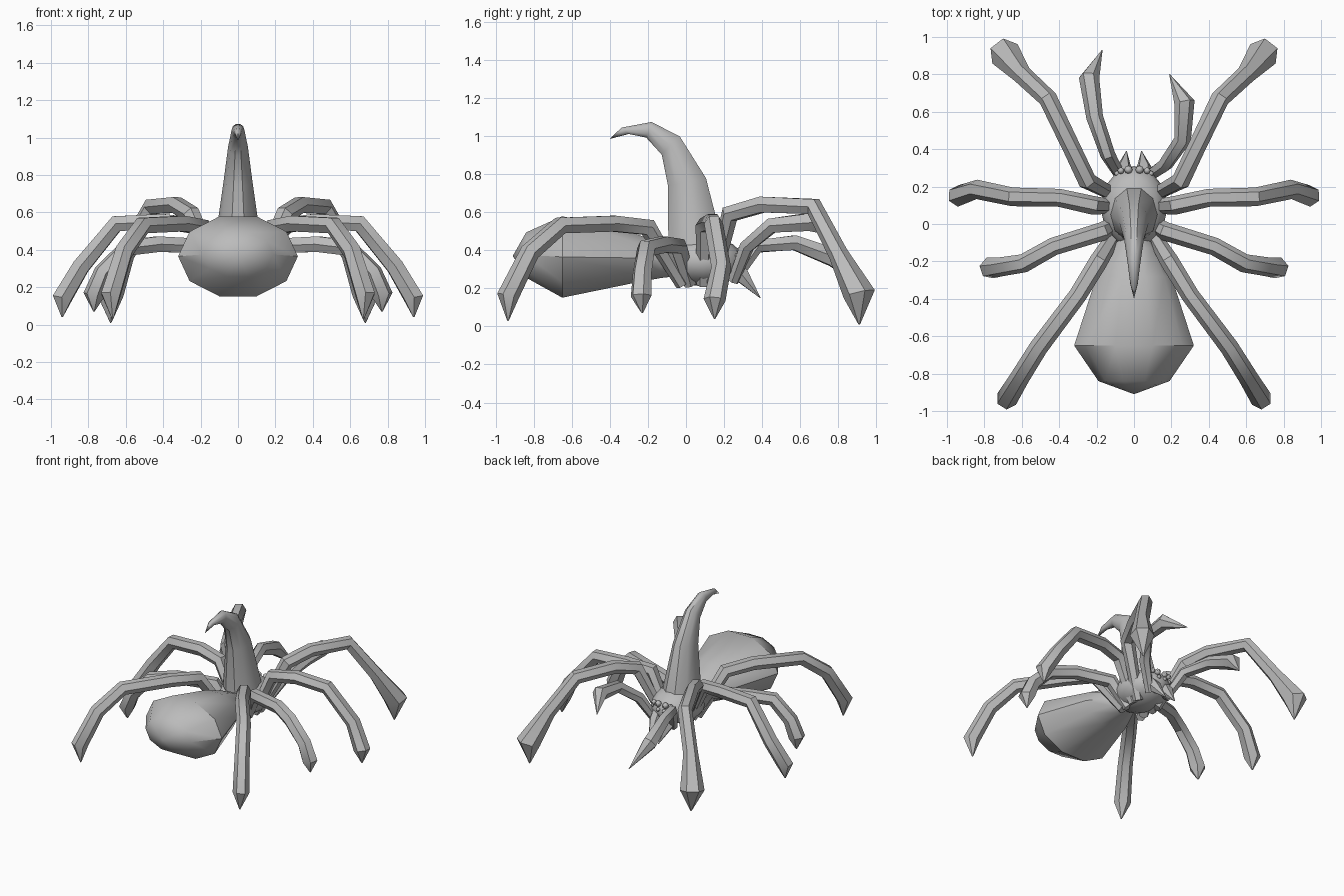
import bpy, bmesh, math
from mathutils import Vector

if "Cube" in bpy.data.objects:
    bpy.data.objects.remove(bpy.data.objects["Cube"], do_unlink=True)

GREY = (0.5, 0.5, 0.5, 1)
grey = bpy.data.materials.new("plain_grey")
grey.diffuse_color = GREY
grey.use_nodes = True
grey.node_tree.nodes["Principled BSDF"].inputs["Base Color"].default_value = GREY


def finish(bm, name, angle=40):
    bmesh.ops.recalc_face_normals(bm, faces=bm.faces)
    mesh = bpy.data.meshes.new(name)
    bm.to_mesh(mesh)
    bm.free()
    mesh.materials.append(grey)
    obj = bpy.data.objects.new(name, mesh)
    bpy.context.collection.objects.link(obj)
    bpy.ops.object.select_all(action='DESELECT')
    obj.select_set(True)
    bpy.context.view_layer.objects.active = obj
    bpy.ops.object.shade_smooth_by_angle(angle=math.radians(angle))
    return obj


def loft(name, rings, sides, angle=40):
    """Skin elliptical rings given as (centre, half axis, half axis)."""
    bm = bmesh.new()
    loops = []
    for c, u, v in rings:
        loops.append([bm.verts.new(c + u * math.cos(a) + v * math.sin(a))
                      for a in (math.tau * i / sides for i in range(sides))])
    for lo, hi in zip(loops, loops[1:]):
        for i in range(sides):
            j = (i + 1) % sides
            bm.faces.new((lo[i], lo[j], hi[j], hi[i]))
    bm.faces.new(loops[0])
    bm.faces.new(loops[-1])
    bmesh.ops.remove_doubles(bm, verts=bm.verts, dist=0.0005)
    return finish(bm, name, angle)


def limb(name, points, radii, sides=6, mirror=1):
    """Tapered tube along a path lying roughly in one upright plane."""
    pts = [Vector((x * mirror, y, z)) for x, y, z in points]
    span = pts[-1] - pts[0]
    side = Vector((span.y, -span.x, 0)).normalized()
    rings = []
    for i, (p, r) in enumerate(zip(pts, radii)):
        before = (p - pts[max(i - 1, 0)]).normalized()
        after = (pts[min(i + 1, len(pts) - 1)] - p).normalized()
        t = (before + after).normalized()
        u = (side - t * side.dot(t)).normalized()
        rings.append((p, u * r, t.cross(u) * r))
    return loft(name, rings, sides)


# Abdomen: y, half width, bottom, top
abdomen = [(-0.05, 0.07, 0.26, 0.40), (-0.13, 0.12, 0.25, 0.44),
           (-0.28, 0.20, 0.22, 0.50), (-0.65, 0.32, 0.14, 0.59),
           (-0.84, 0.19, 0.25, 0.50), (-0.91, 0, 0.37, 0.37)]
loft("abdomen", [(Vector((0, y, (b + t) / 2)), Vector((w, 0, 0)),
                  Vector((0, 0, (t - b) / 2))) for y, w, b, t in abdomen], 10)

# Head and thorax
bm = bmesh.new()
bmesh.ops.create_uvsphere(bm, u_segments=12, v_segments=8, radius=1)
for v in bm.verts:
    v.co = Vector((v.co.x * 0.18, v.co.y * 0.22 + 0.09, v.co.z * 0.13 + 0.34))
finish(bm, "thorax")

# Horn: rear point (y, z), front point (y, z), half width
horn = [(-0.10, 0.42, 0.20, 0.44, 0.125), (-0.10, 0.74, 0.11, 0.78, 0.078),
        (-0.13, 0.90, -0.03, 1.0, 0.053), (-0.21, 0.99, -0.18, 1.076, 0.036),
        (-0.30, 1.01, -0.34, 1.045, 0.02), (-0.40, 0.985, -0.40, 0.985, 0)]
rings = []
for y1, z1, y2, z2, w in horn:
    rear, front = Vector((0, y1, z1)), Vector((0, y2, z2))
    rings.append(((rear + front) / 2, Vector((w, 0, 0)), (front - rear) / 2))
loft("horn", rings, 10)

# Walking legs: hip, knees, ankle, foot, claw tip
legs = {
    "head_end_leg": [(0.08, 0.14, 0.22), (0.25, 0.23, 0.59), (0.33, 0.40, 0.64),
                     (0.46, 0.67, 0.63), (0.60, 0.80, 0.38), (0.69, 0.91, 0.17),
                     (0.68, 0.91, 0.01)],
    "second_leg": [(0.08, 0.09, 0.22), (0.22, 0.10, 0.53), (0.40, 0.14, 0.55),
                   (0.65, 0.145, 0.54), (0.84, 0.185, 0.31), (0.94, 0.15, 0.14),
                   (0.94, 0.15, 0.04)],
    "third_leg": [(0.07, 0.02, 0.22), (0.17, -0.04, 0.42), (0.43, -0.12, 0.43),
                  (0.59, -0.21, 0.41), (0.72, -0.23, 0.28), (0.77, -0.235, 0.16),
                  (0.77, -0.23, 0.07)],
    "abdomen_end_leg": [(0.08, -0.02, 0.22), (0.19, -0.2, 0.52), (0.30, -0.38, 0.54),
                        (0.51, -0.66, 0.53), (0.61, -0.82, 0.39), (0.68, -0.935, 0.16),
                        (0.67, -0.935, 0.03)],
}
for name, path in legs.items():
    foot = 0.085 if name == "head_end_leg" else 0.058
    radii = [0.035, 0.05, 0.048, 0.05, 0.052, foot, 0.004]
    for side, m in (("left", 1), ("right", -1)):
        limb(f"{side}_{name}", path, radii, 6, m)

# Feelers, raised differently on each side
feeler_radii = [0.03, 0.04, 0.045, 0.055, 0.002]
limb("left_feeler", [(0.07, 0.25, 0.24), (0.17, 0.32, 0.42), (0.26, 0.45, 0.53),
                     (0.27, 0.65, 0.55), (0.19, 0.80, 0.47)], feeler_radii)
limb("right_feeler", [(-0.07, 0.25, 0.24), (-0.14, 0.37, 0.42), (-0.21, 0.57, 0.44),
                      (-0.24, 0.78, 0.36), (-0.17, 0.93, 0.20)], feeler_radii)

# Fangs and eyes
for side, m in (("left", 1), ("right", -1)):
    limb(f"{side}_fang", [(0.06, 0.22, 0.36), (0.055, 0.29, 0.27), (0.04, 0.39, 0.15)],
         [0.04, 0.045, 0.002], 6, m)
    for i, (x, y, z, r) in enumerate([(0.03, 0.29, 0.40, 0.022), (0.07, 0.285, 0.40, 0.018),
                                      (0.025, 0.30, 0.36, 0.015), (0.09, 0.27, 0.37, 0.015)]):
        bm = bmesh.new()
        bmesh.ops.create_uvsphere(bm, u_segments=8, v_segments=6, radius=r)
        bmesh.ops.translate(bm, verts=bm.verts, vec=(x * m, y, z))
        finish(bm, f"{side}_eye_{i + 1}")
